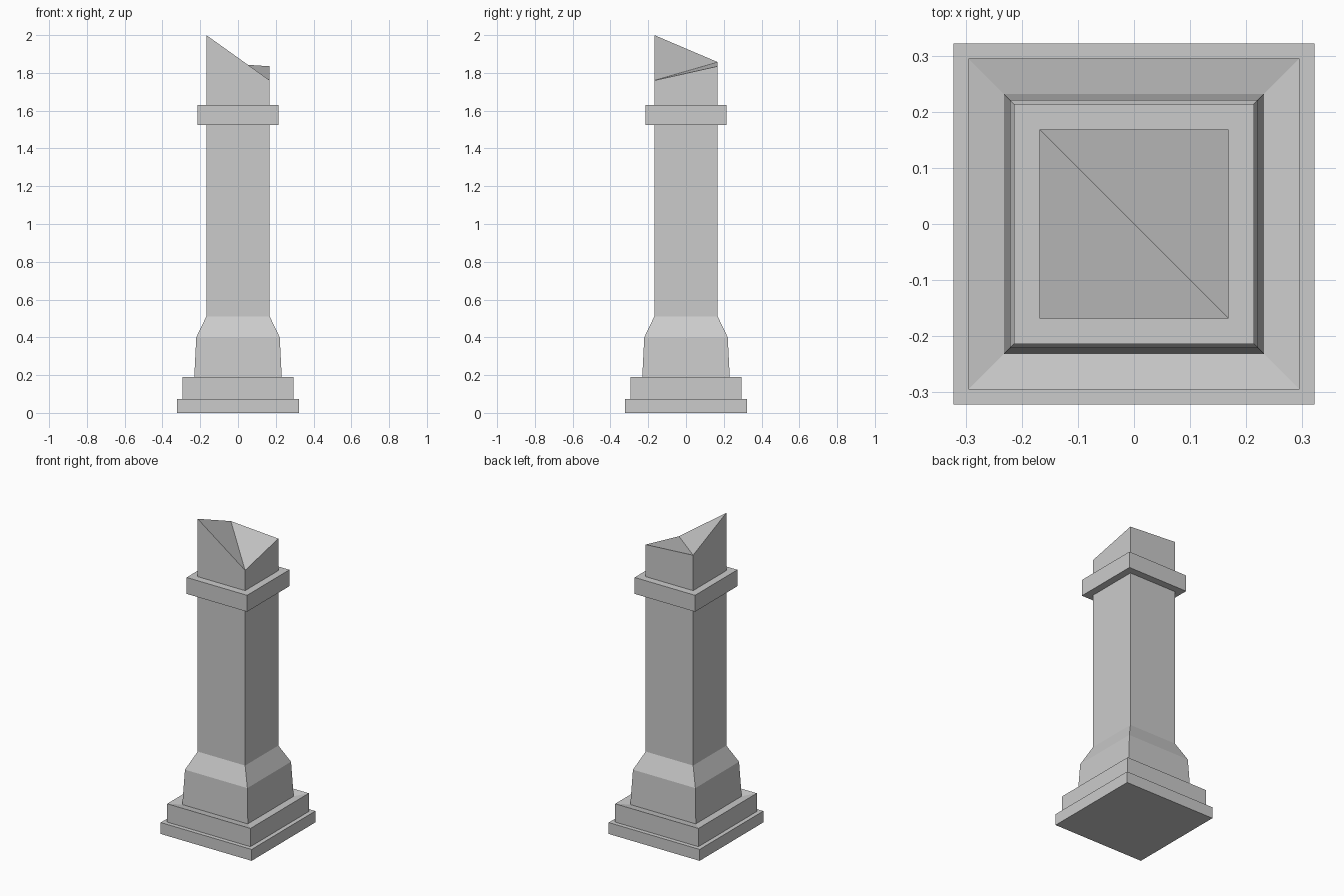
import bpy
import bmesh

if "Cube" in bpy.data.objects:
    bpy.data.objects.remove(bpy.data.objects["Cube"])

CORNERS = [(-1, -1), (1, -1), (1, 1), (-1, 1)]


def square_loft(name, profile, top_heights=None):
    """Stack square rings of (half width, z); optional corner heights for the last ring."""
    bm = bmesh.new()
    rings = []
    for i, (h, z) in enumerate(profile):
        last = top_heights and i == len(profile) - 1
        rings.append([bm.verts.new((sx * h, sy * h, top_heights[k] if last else z))
                      for k, (sx, sy) in enumerate(CORNERS)])
    for lo, hi in zip(rings, rings[1:]):
        for k in range(4):
            n = (k + 1) % 4
            bm.faces.new((lo[k], lo[n], hi[n], hi[k]))
    bm.faces.new(rings[0][::-1])
    # Cap is split along the valley from front right to back left
    a, b, c, d = rings[-1]
    bm.faces.new((a, b, d))
    bm.faces.new((b, c, d))
    bmesh.ops.recalc_face_normals(bm, faces=bm.faces)
    mesh = bpy.data.meshes.new(name)
    bm.to_mesh(mesh)
    bm.free()
    obj = bpy.data.objects.new(name, mesh)
    bpy.context.collection.objects.link(obj)
    return obj


# Stepped plinth, flared foot and shaft with a broken, slanted top
square_loft("pillar", [
    (0.322, 0.0), (0.322, 0.073),
    (0.295, 0.073), (0.295, 0.19),
    (0.232, 0.178), (0.221, 0.40),
    (0.168, 0.51), (0.168, 1.8),
], top_heights=[2.0, 1.76, 1.835, 1.857])

# Square band around the upper shaft
square_loft("collar", [(0.214, 1.525), (0.214, 1.63)])
